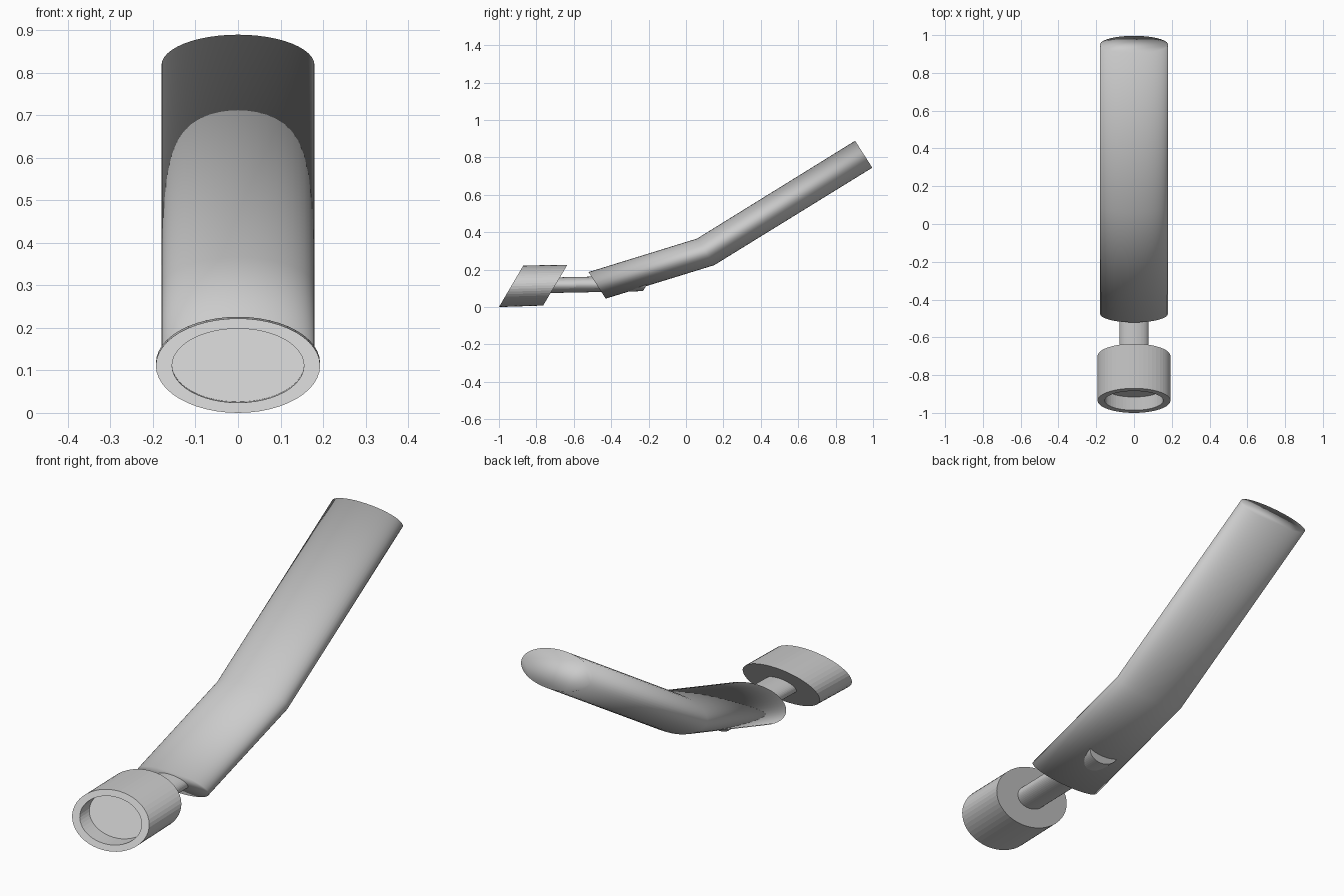
import bpy, bmesh
from math import sin, cos, tau

if "Cube" in bpy.data.objects:
    bpy.data.objects.remove(bpy.data.objects["Cube"])


def loft(name, rings, sides=48, smooth=False):
    """Skin leaning elliptical rings (y, z, half_width, lean_y, lean_z); cap both ends."""
    bm = bmesh.new()
    loops = []
    for y, z, w, vy, vz in rings:
        loops.append([bm.verts.new((w * cos(tau * i / sides),
                                    y + vy * sin(tau * i / sides),
                                    z + vz * sin(tau * i / sides)))
                      for i in range(sides)])
    for a, b in zip(loops, loops[1:]):
        for i in range(sides):
            j = (i + 1) % sides
            bm.faces.new((a[i], a[j], b[j], b[i]))
    bm.faces.new(loops[0])
    bm.faces.new(loops[-1])
    bmesh.ops.recalc_face_normals(bm, faces=bm.faces)
    for f in bm.faces:
        f.smooth = smooth
    mesh = bpy.data.meshes.new(name)
    bm.to_mesh(mesh)
    bm.free()
    obj = bpy.data.objects.new(name, mesh)
    bpy.context.collection.objects.link(obj)
    return obj


# Slanted cup: recess floor, recess wall, rim, outer wall, back
loft("cup", [
    (-0.865, 0.113, 0.155, 0.051, 0.087),
    (-0.935, 0.111, 0.155, 0.051, 0.087),
    (-0.935, 0.111, 0.193, 0.065, 0.111),
    (-0.699, 0.117, 0.193, 0.065, 0.109),
])

# Thin neck running from the cup through the handle's underside
loft("neck", [
    (-0.700, 0.117, 0.076, 0.025, 0.042),
    (-0.205, 0.127, 0.076, 0.025, 0.042),
])

# Bent handle, smooth all over including the end caps
loft("handle", [
    (-0.475, 0.116, 0.18, -0.046, 0.071),
    (0.105, 0.295, 0.18, -0.046, 0.071),
    (0.950, 0.817, 0.18, -0.046, 0.072),
], smooth=True)
